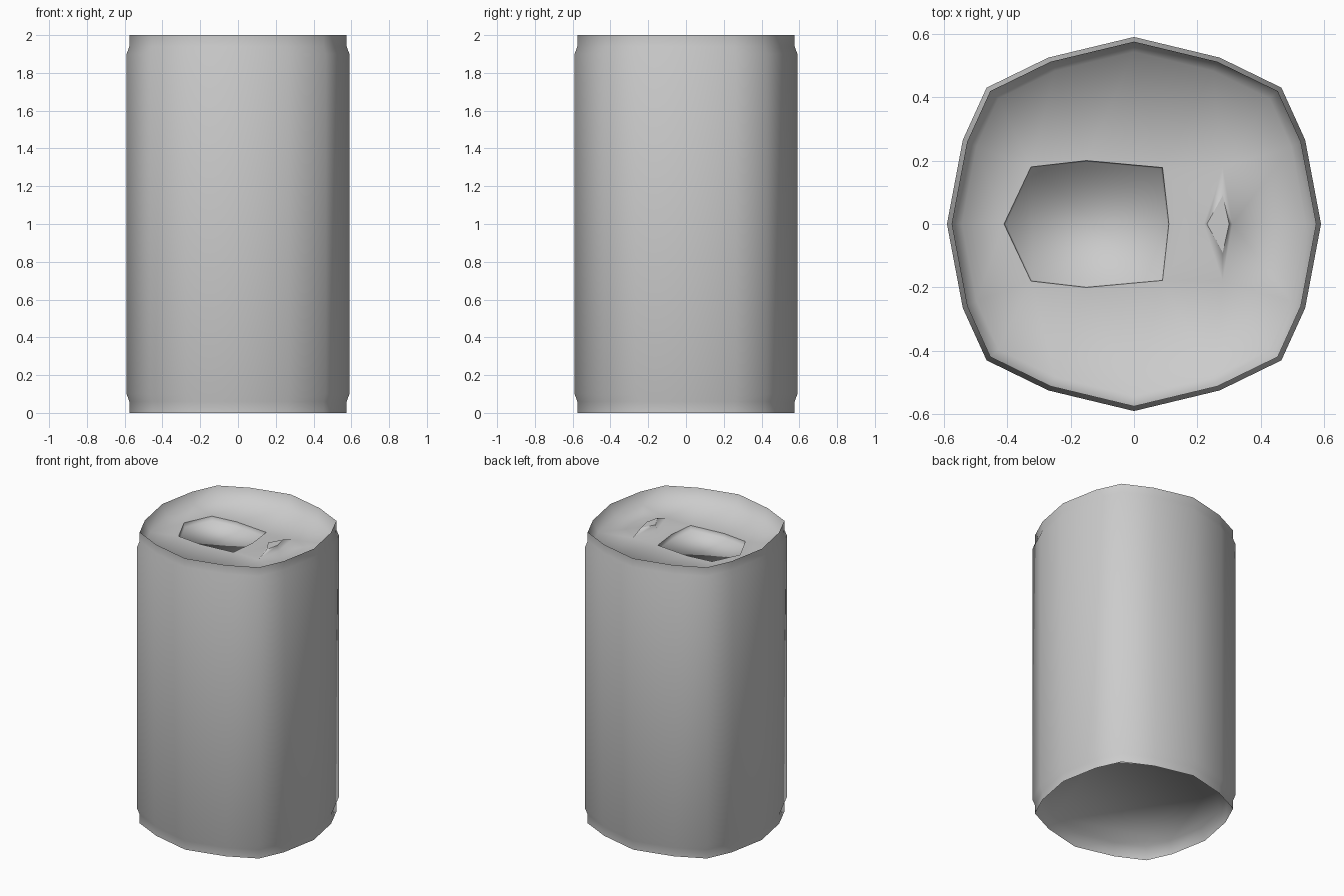
import bpy, bmesh

if "Cube" in bpy.data.objects:
    bpy.data.objects.remove(bpy.data.objects["Cube"])

# Quarter outline of the can, mirrored into a 16-sided ring
QUARTER = [(0.59, 0), (0.54, 0.265), (0.465, 0.43), (0.27, 0.525)]
half = QUARTER + [(0, 0.59)] + [(-x, y) for x, y in reversed(QUARTER)]
OUTLINE = half + [(x, -y) for x, y in reversed(half[1:-1])]

bm = bmesh.new()


def ring(points, z, scale=1.0, centre=(0, 0)):
    cx, cy = centre
    return [bm.verts.new((cx + (x - cx) * scale, cy + (y - cy) * scale, z))
            for x, y in points]


def bridge(a, b):
    n = len(a)
    for i in range(n):
        j = (i + 1) % n
        bm.faces.new((a[i], a[j], b[j], b[i]))


def loop_edges(r):
    out = []
    for i in range(len(r)):
        pair = (r[i], r[(i + 1) % len(r)])
        out.append(bm.edges.get(pair) or bm.edges.new(pair))
    return out


# Can wall: recessed base, necked body, rim, sunken lid edge
PROFILE = [(0.92, 0.08), (0.975, 0), (0.975, 0.06), (1, 0.1),
           (1, 1.9), (0.975, 1.94), (0.975, 2), (0.92, 1.92)]
rings = [ring(OUTLINE, z, s) for s, z in PROFILE]
for a, b in zip(rings, rings[1:]):
    bridge(a, b)
bm.faces.new(rings[0])

# Drinking opening: a shallow pressed pocket in the lid
LID = 1.915
MOUTH = [(-0.41, 0), (-0.325, -0.18), (-0.15, -0.2), (0.09, -0.178),
         (0.11, 0), (0.09, 0.178), (-0.15, 0.2), (-0.325, 0.18)]
mouth = ring(MOUTH, LID)
floor = ring(MOUTH, LID - 0.03, 0.98, (-0.15, 0))
bridge(mouth, floor)
bm.faces.new(floor)

# Tab stub: a small raised diamond
tab = ring([(0.22, 0), (0.28, -0.18), (0.31, 0), (0.28, 0.18)], LID)
tab_top = ring([(0.23, 0), (0.28, -0.09), (0.30, 0), (0.28, 0.09)], LID + 0.035)
bridge(tab, tab_top)
bm.faces.new(tab_top)

# Lid surface between the rim, the mouth and the tab
bmesh.ops.triangle_fill(
    bm, use_beauty=True, use_dissolve=False,
    edges=loop_edges(rings[-1]) + loop_edges(mouth) + loop_edges(tab))
bmesh.ops.recalc_face_normals(bm, faces=bm.faces[:])

# Smooth shading with sharp rims, mouth edge and side seams
for f in bm.faces:
    f.smooth = True
sharp = loop_edges(rings[1]) + loop_edges(rings[6]) + loop_edges(mouth) + loop_edges(tab_top)
for lo, hi in zip(rings[3], rings[4]):
    if abs(abs(lo.co.x) - 0.54) < 0.01:
        sharp.append(bm.edges.get((lo, hi)))
for e in sharp:
    e.smooth = False

mesh = bpy.data.meshes.new("drink_can")
bm.to_mesh(mesh)
bm.free()
bpy.context.collection.objects.link(bpy.data.objects.new("drink_can", mesh))
